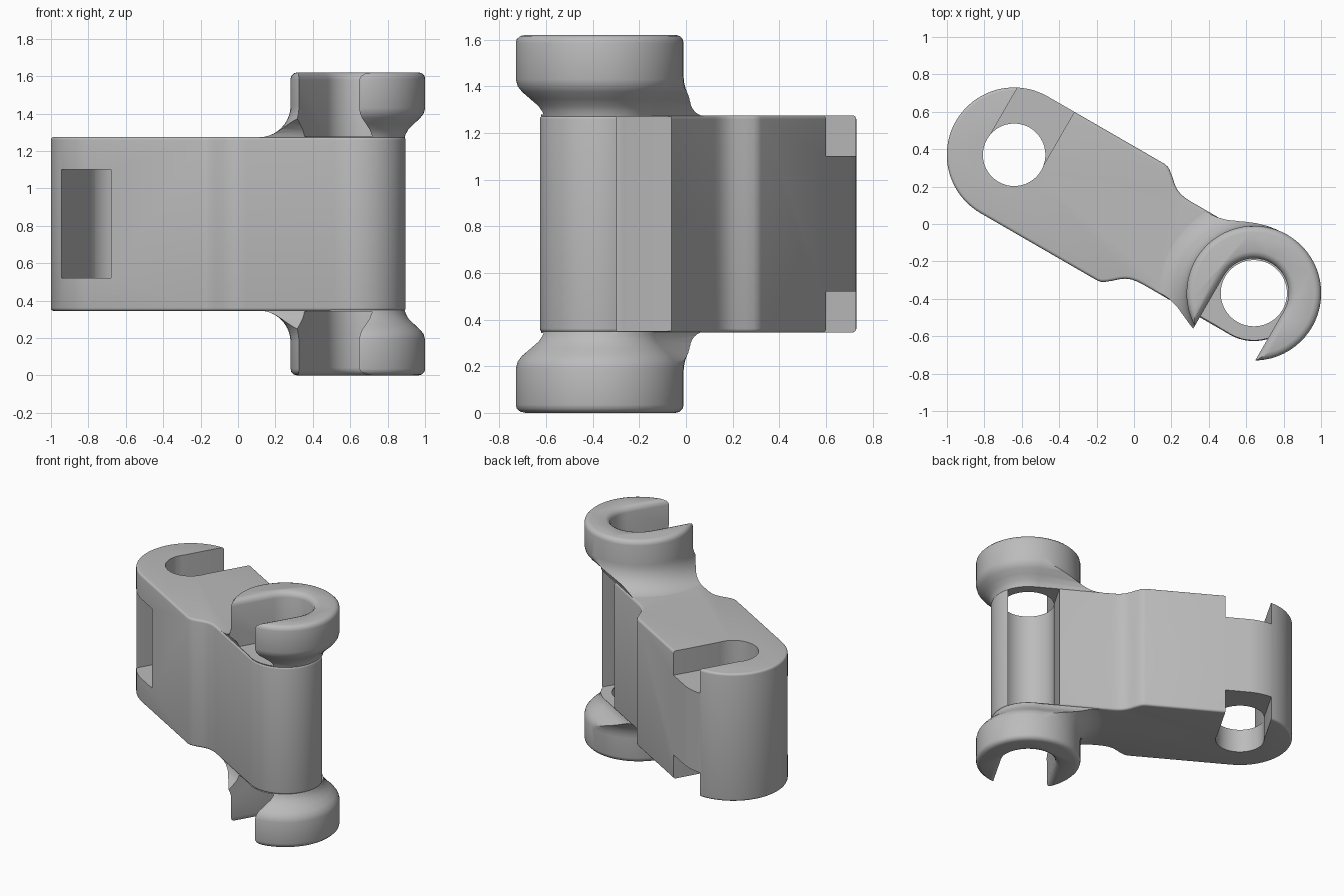
import bpy, bmesh
from math import sin, cos, pi, radians
from mathutils import Matrix

if "Cube" in bpy.data.objects:
    bpy.data.objects.remove(bpy.data.objects["Cube"], do_unlink=True)

PIVOT = 0.74       # distance of each hinge axis from the centre
HALF = 0.465       # half height of the main body
TOP = 0.81         # half height including the collars

grey = bpy.data.materials.new("plain_grey")
grey.use_nodes = True
grey.diffuse_color = (0.5, 0.5, 0.5, 1)
grey.node_tree.nodes["Principled BSDF"].inputs["Base Color"].default_value = (0.5, 0.5, 0.5, 1)


def loft(name, rings, x=0, flip=1, bevel=0):
    """Solid skinned through rings of (z, outline); flip=-1 mirrors it in z."""
    bm = bmesh.new()
    loops = [[bm.verts.new((x + px, py, z * flip)) for px, py in pts] for z, pts in rings]
    for a, b in zip(loops, loops[1:]):
        for i in range(len(a)):
            j = (i + 1) % len(a)
            bm.faces.new((a[i], a[j], b[j], b[i]))
    caps = [bm.faces.new(loops[0]), bm.faces.new(loops[-1])]
    bmesh.ops.recalc_face_normals(bm, faces=bm.faces)
    if bevel:
        rim = [e for f in caps for e in f.edges]
        bmesh.ops.bevel(bm, geom=rim, offset=bevel, segments=4, profile=0.5, affect='EDGES')
    mesh = bpy.data.meshes.new(name)
    bm.to_mesh(mesh)
    bm.free()
    mesh.materials.append(grey)
    obj = bpy.data.objects.new(name, mesh)
    bpy.context.collection.objects.link(obj)
    return obj


def arc(r, start, end, n, cx=0):
    return [(cx + r * cos(start + (end - start) * i / n),
             r * sin(start + (end - start) * i / n)) for i in range(n + 1)]


def disc(r):
    return arc(r, 0, 2 * pi, 64)[:-1]


def slot(r, side):
    """Round-bottomed slot outline opening towards side (+1 or -1) in y."""
    pts = arc(r, pi, 2 * pi, 24) + [(r, 0.8), (-r, 0.8)]
    return [(side * a, side * b) for a, b in pts]


def strip(w):
    """Neck outline of half width w, ending at the barrel axis."""
    return [(-0.7, -w), (0.02, -w), (0.02, w), (-0.7, w)]


def combine(target, tool, operation):
    mod = target.modifiers.new("join", 'BOOLEAN')
    mod.operation, mod.object, mod.solver = operation, tool, 'EXACT'
    bpy.context.view_layer.update()
    deps = bpy.context.evaluated_depsgraph_get()
    mesh = bpy.data.meshes.new_from_object(target.evaluated_get(deps))
    target.modifiers.clear()
    target.data = mesh
    bpy.data.objects.remove(tool, do_unlink=True)


# Main body: wide rounded end, soft concave step, narrow barrel end
step = [(-0.02, 0.36), (0.002, 0.356), (0.02, 0.346), (0.05, 0.322), (0.08, 0.295),
        (0.105, 0.277), (0.135, 0.264), (0.165, 0.258), (0.2, 0.256)]
outline = arc(0.36, pi / 2, 3 * pi / 2, 40, -PIVOT)
outline += [(u, -v) for u, v in step]
outline += arc(0.256, -pi / 2, pi / 2, 36, PIVOT)
outline += step[::-1]
link = loft("hinge_link", [(-HALF, outline), (HALF, outline)], bevel=0.016)

# Flared collars at both ends of the barrel, each with a web that flares alike
collar = [(0.35, 0.25), (0.46, 0.25), (0.48, 0.256), (0.505, 0.27), (0.535, 0.3),
          (0.565, 0.333), (0.59, 0.352), (0.62, 0.36), (0.775, 0.36),
          (0.792, 0.356), (0.805, 0.343), (TOP, 0.325)]
web = [(0.4, 0.55)]
for i in range(11):
    t = radians(9 * i)
    web.append((0.633 - 0.17 * cos(t), 0.53 - 0.17 * sin(t)))
clip = [(z, strip(r - 0.003)) for z, r in collar[:9]]
for flip in (1, -1):
    fillet = loft("web", [(z, disc(r)) for z, r in web], PIVOT, flip)
    combine(fillet, loft("web_clip", clip, PIVOT, flip), 'INTERSECT')
    combine(link, fillet, 'UNION')
    combine(link, loft("collar", [(z, disc(r)) for z, r in collar], PIVOT, flip), 'UNION')

# Pin holes right through, then middle windows opening to opposite sides
for x, r, side, window in ((-PIVOT, 0.167, -1, 0.29), (PIVOT, 0.177, 1, 0.46)):
    combine(link, loft("pin_hole", [(-0.95, disc(r)), (0.95, disc(r))], x), 'DIFFERENCE')
    shape = slot(r - 0.003, side)
    combine(link, loft("window", [(-window, shape), (window, shape)], x), 'DIFFERENCE')

# End slots facing away from the windows; collar slots have a rounded mouth
for flip in (1, -1):
    shape = slot(0.164, 1)
    combine(link, loft("end_slot", [(0.29, shape), (0.6, shape)], -PIVOT, flip), 'DIFFERENCE')
    mouth = [(0.468, 0.186), (0.77, 0.186), (0.788, 0.191), (0.803, 0.205),
             (0.811, 0.225), (0.85, 0.225)]
    combine(link, loft("collar_slot", [(z, slot(r, -1)) for z, r in mouth], PIVOT, flip),
            'DIFFERENCE')

# Turn to the diagonal, stand on the ground and shade
link.data.transform(Matrix.Translation((0, 0, TOP)) @ Matrix.Rotation(radians(-30), 4, 'Z'))
bpy.ops.object.select_all(action='DESELECT')
link.select_set(True)
bpy.context.view_layer.objects.active = link
bpy.ops.object.shade_smooth_by_angle(angle=radians(35))
